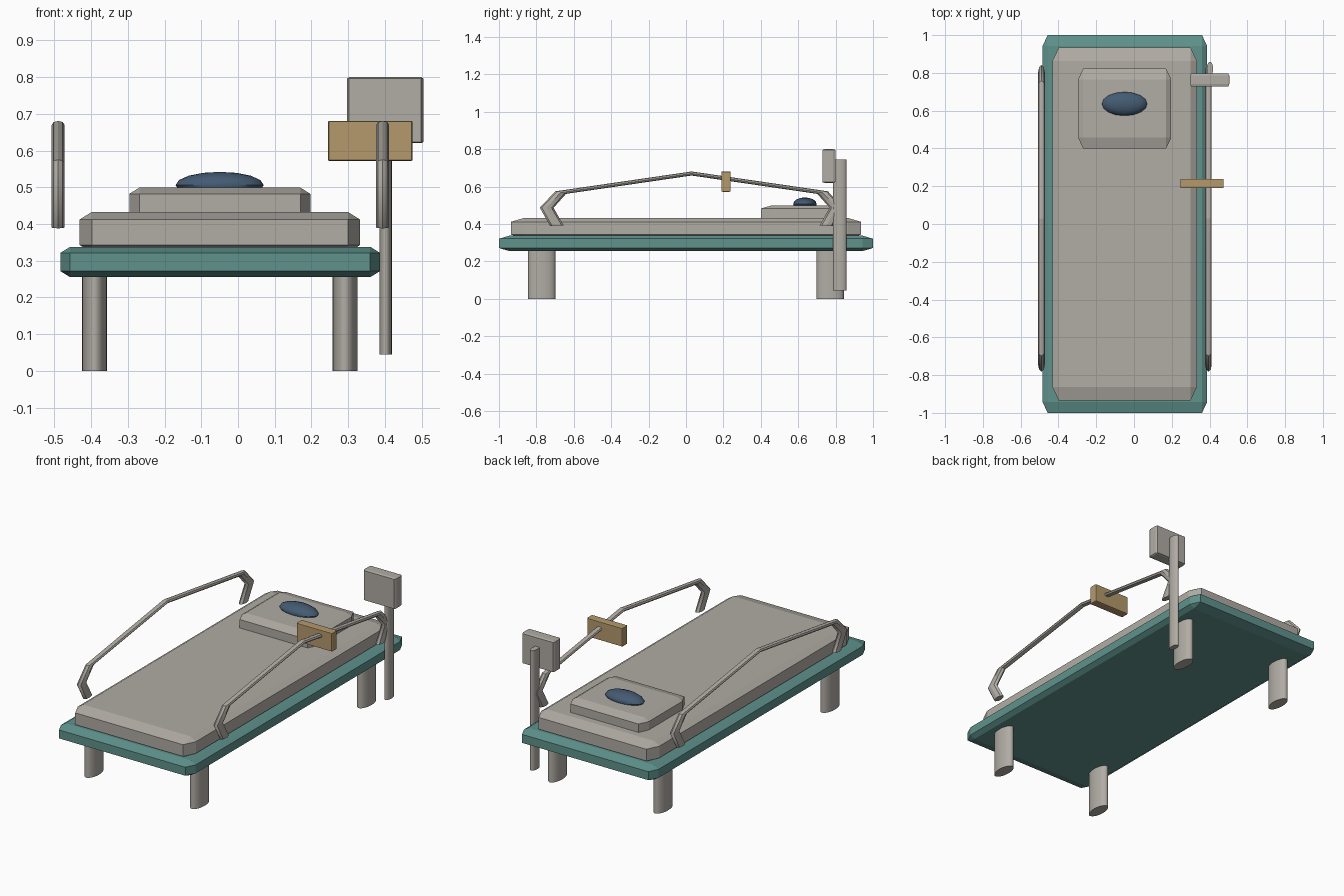
import bpy, bmesh
from itertools import product

if "Cube" in bpy.data.objects:
    bpy.data.objects.remove(bpy.data.objects["Cube"])

MID = -0.048            # centre line of the bed
STRETCH = (1, 2.1, 0.62)  # rounding is stretched along the bed and flattened in height


def material(name, rgb):
    m = bpy.data.materials.new(name)
    m.diffuse_color = (*rgb, 1)
    m.use_nodes = True
    m.node_tree.nodes["Principled BSDF"].inputs["Base Color"].default_value = m.diffuse_color
    return m


GREY = material("warm_grey", (0.44, 0.415, 0.375))
TEAL = material("teal", (0.115, 0.29, 0.265))
TAN = material("tan", (0.46, 0.32, 0.15))
BLUE = material("slate_blue", (0.058, 0.105, 0.17))


def finish(name, bm, mat, smooth=None):
    bmesh.ops.recalc_face_normals(bm, faces=bm.faces)
    me = bpy.data.meshes.new(name)
    bm.to_mesh(me)
    bm.free()
    ob = bpy.data.objects.new(name, me)
    bpy.context.collection.objects.link(ob)
    me.materials.append(mat)
    if smooth:
        shade(ob, smooth)
    return ob


def shade(ob, angle):
    bpy.ops.object.select_all(action='DESELECT')
    ob.select_set(True)
    bpy.context.view_layer.objects.active = ob
    bpy.ops.object.shade_smooth_by_angle(angle=angle)


def chamfer_box(name, x, y, z, bevel, mat):
    """Box between ranges x, y, z with a chamfer stretched per axis."""
    bm = bmesh.new()
    rng = (x, y, z)
    for corner in product((0, 1), repeat=3):
        for full in range(3):  # the axis that reaches its full extent
            p = [rng[a][s] + (0 if a == full else (1 - 2 * s) * bevel * STRETCH[a])
                 for a, s in enumerate(corner)]
            bm.verts.new(p)
    bmesh.ops.convex_hull(bm, input=bm.verts)
    bmesh.ops.dissolve_limit(bm, angle_limit=0.01, verts=bm.verts, edges=bm.edges)
    return finish(name, bm, mat)


def post(name, x, y, z0, z1, rx, ry):
    """Upright oval post."""
    bm = bmesh.new()
    bmesh.ops.create_cone(bm, cap_ends=True, segments=20, radius1=1, radius2=1, depth=1)
    bmesh.ops.scale(bm, vec=(rx, ry, z1 - z0), verts=bm.verts)
    bmesh.ops.translate(bm, vec=(x, y, (z0 + z1) / 2), verts=bm.verts)
    return finish(name, bm, GREY, 0.7)


def rail(name, x):
    """Arched side rail, symmetric about y = 0.03."""
    half = [(-0.72, 0.39), (-0.775, 0.487), (-0.70, 0.568)]
    path = half + [(0, 0.67)] + [(-a, b) for a, b in reversed(half)]
    cu = bpy.data.curves.new(name, 'CURVE')
    cu.dimensions = '3D'
    cu.bevel_depth = 0.0175
    cu.bevel_resolution = 2
    cu.use_fill_caps = True
    sp = cu.splines.new('POLY')
    sp.points.add(len(path) - 1)
    for pt, (y, z) in zip(sp.points, path):
        pt.co = (0, y / STRETCH[1], z / STRETCH[2], 1)
    ob = bpy.data.objects.new(name, cu)
    bpy.context.collection.objects.link(ob)
    cu.materials.append(GREY)
    ob.location = (x, 0.03, 0)
    ob.scale = STRETCH
    bpy.ops.object.select_all(action='DESELECT')
    ob.select_set(True)
    bpy.context.view_layer.objects.active = ob
    bpy.ops.object.convert(target='MESH')
    shade(bpy.context.view_layer.objects.active, 0.55)


# Bed base, mattress and pillow
chamfer_box("bed_frame", (-0.484, 0.387), (-1, 1), (0.255, 0.338), 0.027, TEAL)
chamfer_box("mattress", (-0.432, 0.333), (-0.935, 0.935), (0.322, 0.433), 0.034, GREY)
chamfer_box("pillow", (-0.296, 0.197), (0.40, 0.823), (0.41, 0.499), 0.027, GREY)

# Oval cushion on the pillow
bm = bmesh.new()
bmesh.ops.create_uvsphere(bm, u_segments=16, v_segments=8, radius=1)
bmesh.ops.scale(bm, vec=(0.12, 0.063, 0.036), verts=bm.verts)
bmesh.ops.translate(bm, vec=(-0.05, 0.636, 0.506), verts=bm.verts)
finish("head_cushion", bm, BLUE, 0.7)

# Legs
for side, end in product((-1, 1), repeat=2):
    post(f"leg_{'left' if side < 0 else 'right'}_{'front' if end < 0 else 'back'}",
         MID - 0.002 + side * 0.341, end * 0.771, 0, 0.26, 0.034, 0.073)

# Side rails
rail("rail_left", MID - 0.442)
rail("rail_right", MID + 0.442)

# Monitor on its stand, and the control box clipped to the right rail
post("monitor_stand", 0.402, 0.822, 0.044, 0.745, 0.017, 0.036)
chamfer_box("monitor", (0.297, 0.505), (0.729, 0.798), (0.62, 0.80), 0.006, GREY)
chamfer_box("control_box", (0.245, 0.475), (0.19, 0.238), (0.572, 0.681), 0.003, TAN)
